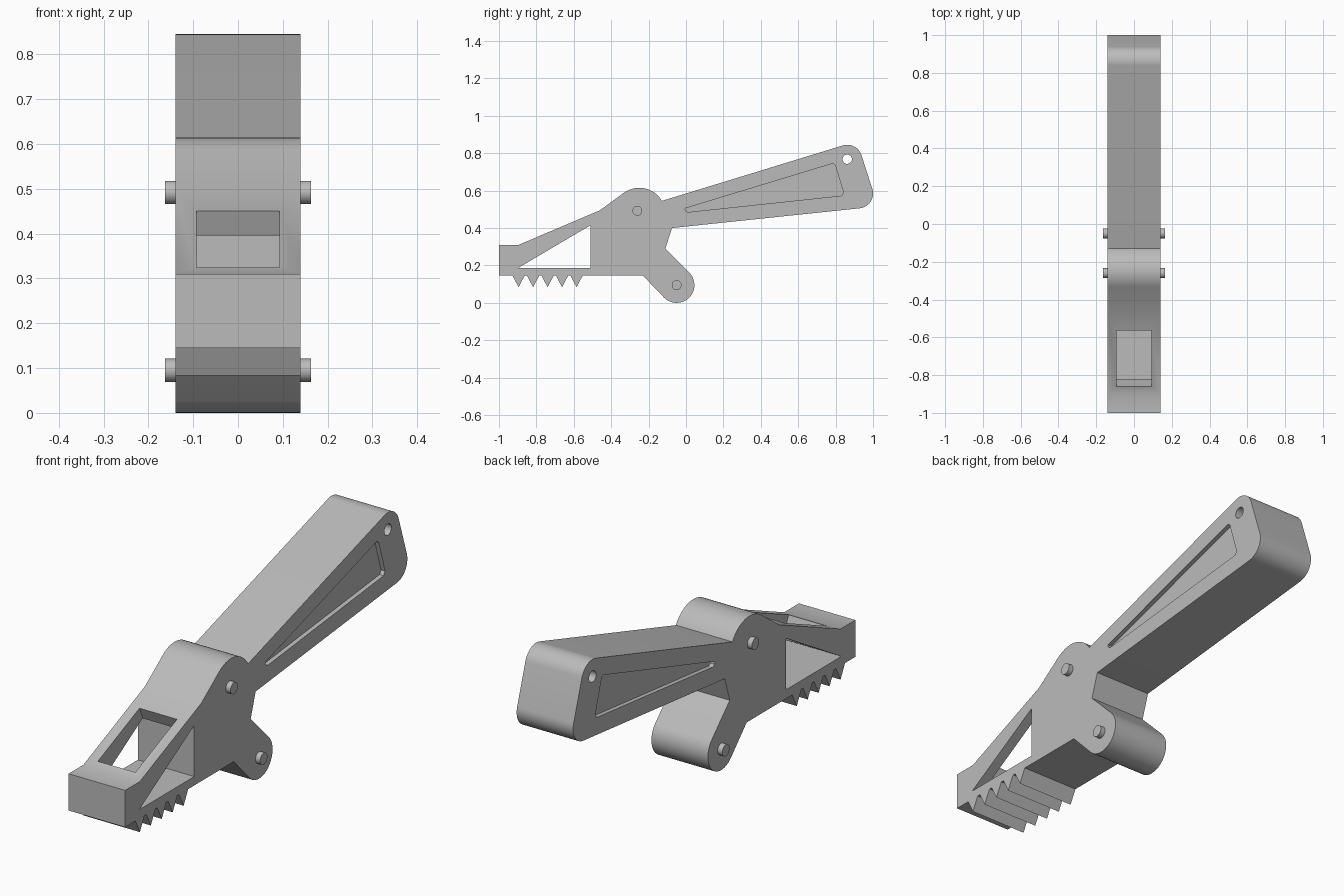
import bpy, bmesh, math
from mathutils import Vector

if "Cube" in bpy.data.objects:
    bpy.data.objects.remove(bpy.data.objects["Cube"], do_unlink=True)

HALF = 0.14  # half width of the clamp

grey = bpy.data.materials.new("plain grey")
grey.use_nodes = True
grey.diffuse_color = (0.5, 0.5, 0.5, 1)
grey.node_tree.nodes["Principled BSDF"].inputs["Base Color"].default_value = (0.5, 0.5, 0.5, 1)


def arc(y, z, r, start, end, steps=14):
    angles = [math.radians(start + (end - start) * i / steps) for i in range(steps + 1)]
    return [(y + r * math.cos(a), z + r * math.sin(a)) for a in angles]


def circle(y, z, r):
    return arc(y, z, r, 0, 360, 32)[:-1]


def prism(name, outline, x0, x1):
    """Extrude a side-view outline from x0 to x1."""
    bm = bmesh.new()
    face = bm.faces.new([bm.verts.new((x0, y, z)) for y, z in outline])
    moved = bmesh.ops.extrude_face_region(bm, geom=[face])["geom"]
    bmesh.ops.translate(bm, vec=(x1 - x0, 0, 0),
                        verts=[v for v in moved if isinstance(v, bmesh.types.BMVert)])
    bmesh.ops.recalc_face_normals(bm, faces=bm.faces)
    mesh = bpy.data.meshes.new(name)
    bm.to_mesh(mesh)
    bm.free()
    mesh.materials.append(grey)
    obj = bpy.data.objects.new(name, mesh)
    bpy.context.collection.objects.link(obj)
    return obj


def activate(obj):
    bpy.ops.object.select_all(action="DESELECT")
    obj.select_set(True)
    bpy.context.view_layer.objects.active = obj


def cut(obj, cutter):
    activate(obj)
    mod = obj.modifiers.new("cut", "BOOLEAN")
    mod.operation = "DIFFERENCE"
    mod.solver = "EXACT"
    mod.object = cutter
    bpy.ops.object.modifier_apply(modifier=mod.name)
    bpy.data.objects.remove(cutter, do_unlink=True)


def smooth(obj):
    activate(obj)
    bpy.ops.object.shade_smooth_by_angle(angle=math.radians(25))


# Body outline: nose, sloped jaw, round head, handle, pivot foot, teeth
outline = [(-1, 0.145), (-1, 0.31), (-0.895, 0.31), (-0.46, 0.495)]
outline += arc(-0.25, 0.475, 0.14, 126, 30)
outline += arc(0.862, 0.765, 0.08, 107, 18)
outline += arc(0.92, 0.585, 0.08, 18, -84)
outline += [(-0.075, 0.40), (-0.11, 0.29)]
outline += arc(-0.05, 0.095, 0.095, 46, -134, 24)
outline += [(-0.23, 0.145)]
for i in range(5):
    tip = -0.585 - i * 0.0775
    outline += [(tip + 0.032, 0.145), (tip, 0.083), (tip - 0.032, 0.145)]
body = prism("clamp_body", outline, -HALF, HALF)

# Triangular opening through the jaw, and the hanging hole in the handle
cut(body, prism("jaw_cutter", [(-0.9, 0.185), (-0.51, 0.185), (-0.51, 0.415)], -1, 1))
cut(body, prism("hole_cutter", circle(0.862, 0.768, 0.025), -1, 1))

# Slot cut square to the sloped top of the jaw
low, high = Vector((-0.86, 0.325)), Vector((-0.565, 0.45))
slope = (high - low).normalized()
up = Vector((-slope.y, slope.x))
slot = [low + up * 0.1, high + up * 0.1, high - up * 0.13, low - up * 0.13]
cut(body, prism("slot_cutter", slot, -0.093, 0.093))

# Shallow tapered recess on each side of the handle
recess = [(-0.005, 0.505), (0.785, 0.745), (0.798, 0.735), (0.842, 0.59),
          (0.832, 0.573), (0.01, 0.485), (-0.003, 0.492)]
for side in (-1, 1):
    cut(body, prism("recess_cutter", recess, side * (HALF - 0.02), side * 0.3))
smooth(body)

# Pivot pins standing out on both sides
for name, y, z in (("head", -0.26, 0.492), ("foot", -0.05, 0.095)):
    for side, label in ((1, "left"), (-1, "right")):
        smooth(prism(f"{name}_pin_{label}", circle(y, z, 0.026),
                     side * (HALF - 0.01), side * 0.163))
